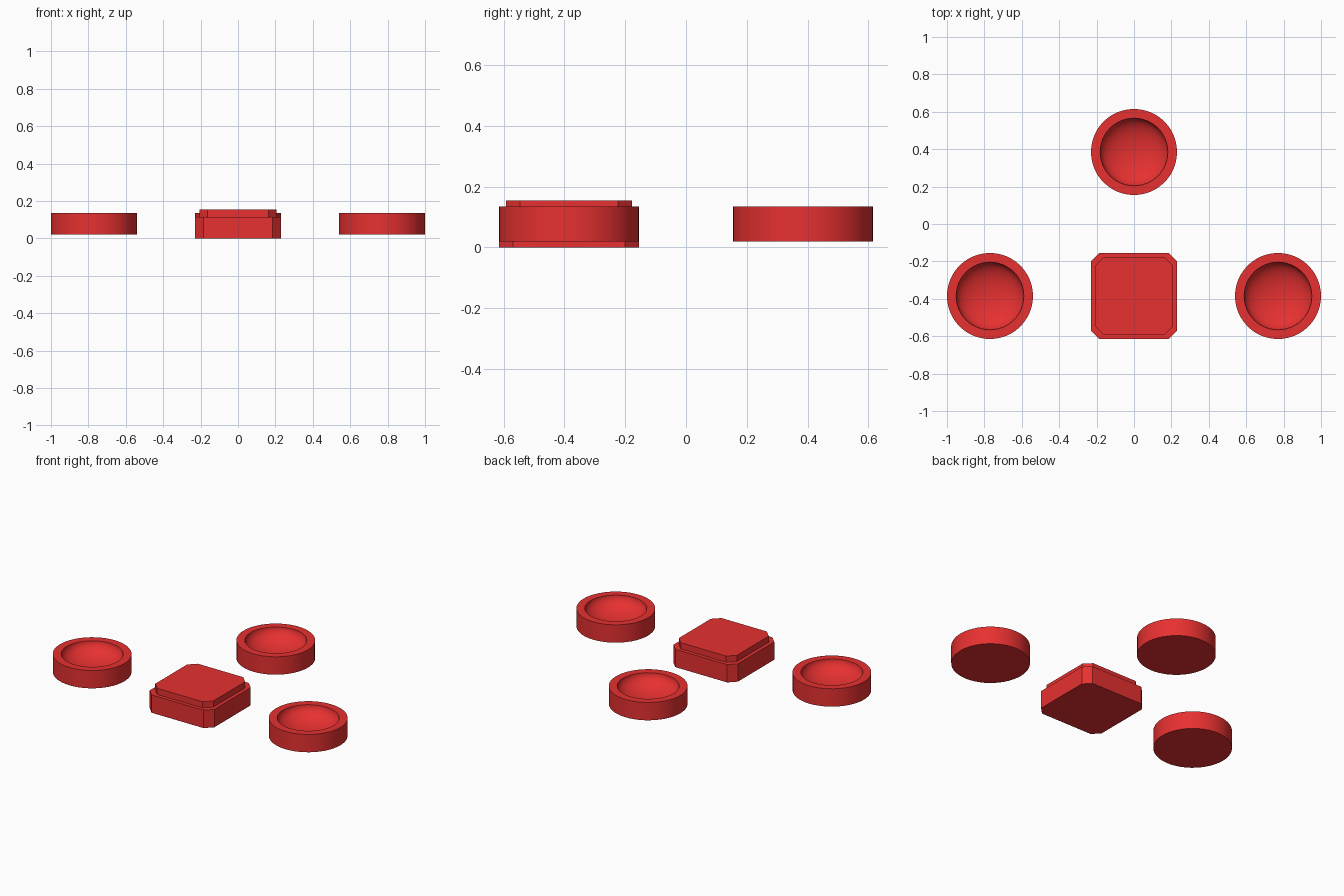
import bpy, bmesh, math

if "Cube" in bpy.data.objects:
    bpy.data.objects.remove(bpy.data.objects["Cube"])

red = bpy.data.materials.new("red")
red.diffuse_color = (0.8, 0.03, 0.03, 1)
red.use_nodes = True
red.node_tree.nodes["Principled BSDF"].inputs["Base Color"].default_value = red.diffuse_color

SEG = 48


def finish(name, bm, loc, smooth):
    bmesh.ops.recalc_face_normals(bm, faces=bm.faces)
    me = bpy.data.meshes.new(name)
    bm.to_mesh(me)
    bm.free()
    me.materials.append(red)
    ob = bpy.data.objects.new(name, me)
    bpy.context.collection.objects.link(ob)
    ob.location = loc
    if smooth:
        bpy.ops.object.select_all(action='DESELECT')
        ob.select_set(True)
        bpy.context.view_layer.objects.active = ob
        bpy.ops.object.shade_smooth_by_angle(angle=math.radians(35))
    return ob


def bridge(bm, a, b):
    n = len(a)
    for i in range(n):
        bm.faces.new((a[i], a[(i + 1) % n], b[(i + 1) % n], b[i]))


def loft(name, rings, loc, smooth):
    """Skin a stack of rings of points and cap both ends."""
    bm = bmesh.new()
    loops = [[bm.verts.new(p) for p in ring] for ring in rings]
    for a, b in zip(loops, loops[1:]):
        bridge(bm, a, b)
    bm.faces.new(loops[0])
    bm.faces.new(loops[-1])
    return finish(name, bm, loc, smooth)


def circle(r, z):
    return [(r * math.cos(t), r * math.sin(t), z)
            for t in (2 * math.pi * i / SEG for i in range(SEG))]


def octagon(h, c, z):
    pts = [(h, -h + c), (h, h - c), (h - c, h), (-h + c, h),
           (-h, h - c), (-h, -h + c), (-h + c, -h), (h - c, -h)]
    return [(x, y, z) for x, y in pts]


# Round buttons: cylinder wall, flat rim and a rounded dish
BOWL_R, DEPTH, Z0, Z1 = 0.181, 0.09, 0.02, 0.135
dish = [(BOWL_R * math.cos(a), Z1 - DEPTH * math.sin(a))
        for a in (math.radians(88) * i / 14 for i in range(15))]
profile = [(0.23, Z0), (0.23, Z1)] + dish
for name, x, y in (("left_button", -0.77, -0.385),
                   ("right_button", 0.77, -0.385),
                   ("back_button", 0, 0.385)):
    loft(name, [circle(r, z) for r, z in profile], (x, y, 0), True)

# Square button: chamfered block with a smaller raised plate
loft("square_button",
     [octagon(0.23, 0.045, 0), octagon(0.23, 0.045, 0.115),
      octagon(0.207, 0.045, 0.115), octagon(0.207, 0.045, 0.155)],
     (0, -0.385, 0), False)
